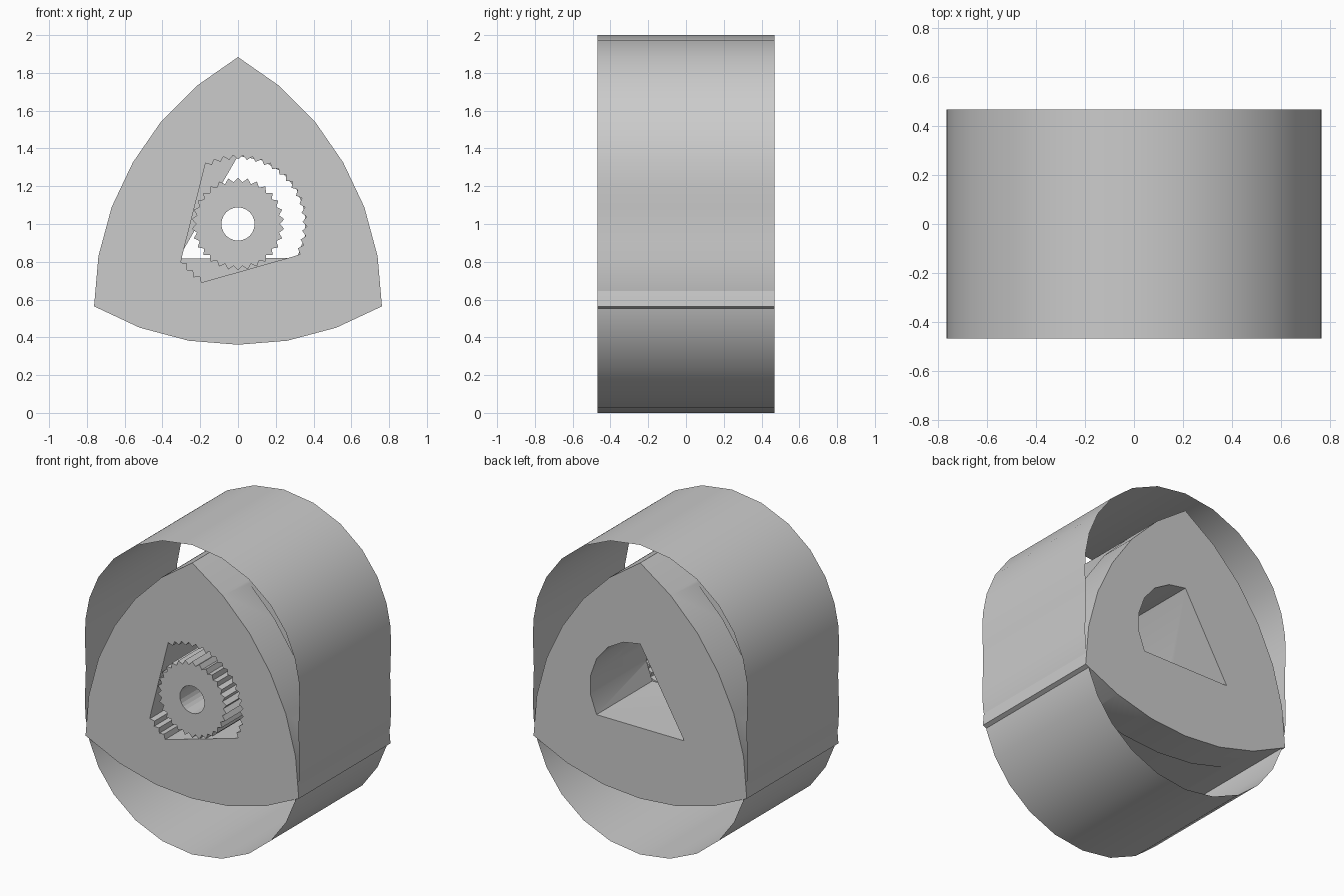
import bpy, bmesh, math
from mathutils import Vector, Matrix

cube = bpy.data.objects.get("Cube")
if cube:
    bpy.data.objects.remove(cube, do_unlink=True)

HALF = 0.468          # half depth along y
CZ = 1.0              # height of the shaft axis
FLOOR = -0.1          # back of the gear recess

grey = bpy.data.materials.new("metal_grey")
grey.use_nodes = True
colour = (0.6, 0.6, 0.6, 1)
grey.diffuse_color = colour
grey.node_tree.nodes["Principled BSDF"].inputs["Base Color"].default_value = colour


def polar(r, deg, cz=CZ):
    a = math.radians(deg)
    return (r * math.cos(a), cz + r * math.sin(a))


def prism(name, outline, y0, y1, caps=True):
    """Extrude an x-z outline along y."""
    bm = bmesh.new()
    front = [bm.verts.new((x, y0, z)) for x, z in outline]
    back = [bm.verts.new((x, y1, z)) for x, z in outline]
    n = len(outline)
    for i in range(n):
        j = (i + 1) % n
        bm.faces.new((front[i], front[j], back[j], back[i]))
    if caps:
        bm.faces.new(front)
        bm.faces.new(back)
    bmesh.ops.recalc_face_normals(bm, faces=bm.faces)
    mesh = bpy.data.meshes.new(name)
    bm.to_mesh(mesh)
    bm.free()
    mesh.materials.append(grey)
    obj = bpy.data.objects.new(name, mesh)
    bpy.context.collection.objects.link(obj)
    return obj


def activate(obj):
    bpy.ops.object.select_all(action='DESELECT')
    obj.select_set(True)
    bpy.context.view_layer.objects.active = obj


def cut(obj, cutter):
    """Subtract the cutter and discard it."""
    cutter.hide_render = True
    mod = obj.modifiers.new("cut", 'BOOLEAN')
    mod.operation = 'DIFFERENCE'
    mod.solver = 'EXACT'
    mod.object = cutter
    activate(obj)
    bpy.ops.object.modifier_apply(modifier=mod.name)
    bpy.data.objects.remove(cutter, do_unlink=True)


def smooth(obj, deg):
    activate(obj)
    bpy.ops.object.shade_smooth_by_angle(angle=math.radians(deg))


# Housing: open two-lobed shell, no end plates
R, E = 0.88, 0.12
shell = []
for k in range(36):
    t = math.radians(10 * k)
    shell.append((R * math.sin(t) + E * math.sin(3 * t),
                  CZ + R * math.cos(t) + E * math.cos(3 * t)))
housing = prism("housing", shell, -HALF, HALF, caps=False)
smooth(housing, 40)

# Rotor: one bowed flank repeated three times
ROTOR_Z = 1.004
flank = [(-0.762, -0.44), (-0.52, -0.553), (-0.26, -0.622),
         (0, -0.643), (0.26, -0.622), (0.52, -0.553)]
turns = [Matrix.Rotation(math.radians(120 * k), 2) for k in range(3)]
outline = []
for turn in turns:
    for p in flank:
        v = turn @ Vector(p)
        outline.append((v.x, ROTOR_Z + v.y))
rotor = prism("rotor", outline, -HALF, HALF)

# Shallow combustion recess in the middle of each flank
recess = [(-0.6, -0.8), (0.6, -0.8), (0.6, -0.558), (-0.6, -0.558)]
for turn in turns:
    pts = [turn @ Vector(p) for p in recess]
    cut(rotor, prism("recess_cutter", [(v.x, ROTOR_Z + v.y) for v in pts], -0.215, 0.215))

# Toothed recess open to the front, with two straight sides
angles = list(range(-30, 119, 4)) + list(range(210, 239, 4))
ring = [polar(0.365 if i % 2 else 0.342, a) for i, a in enumerate(angles)]
cut(rotor, prism("ring_cutter", ring, -0.7, FLOOR))

# Plain opening through to the back: an arc and one corner
opening = [polar(0.36, a) for a in range(-30, 91, 20)] + [polar(0.364, 210)]
cut(rotor, prism("opening_cutter", opening, FLOOR - 0.001, 0.7))
smooth(rotor, 25)

# Fixed gear with a round bore
teeth = [polar(0.246 if i % 2 else 0.222, 6 * i) for i in range(60)]
gear = prism("fixed_gear", teeth, -HALF, FLOOR + 0.02)
cut(gear, prism("bore_cutter", [polar(0.088, 15 * i) for i in range(24)], -0.7, 0.7))
smooth(gear, 10)
